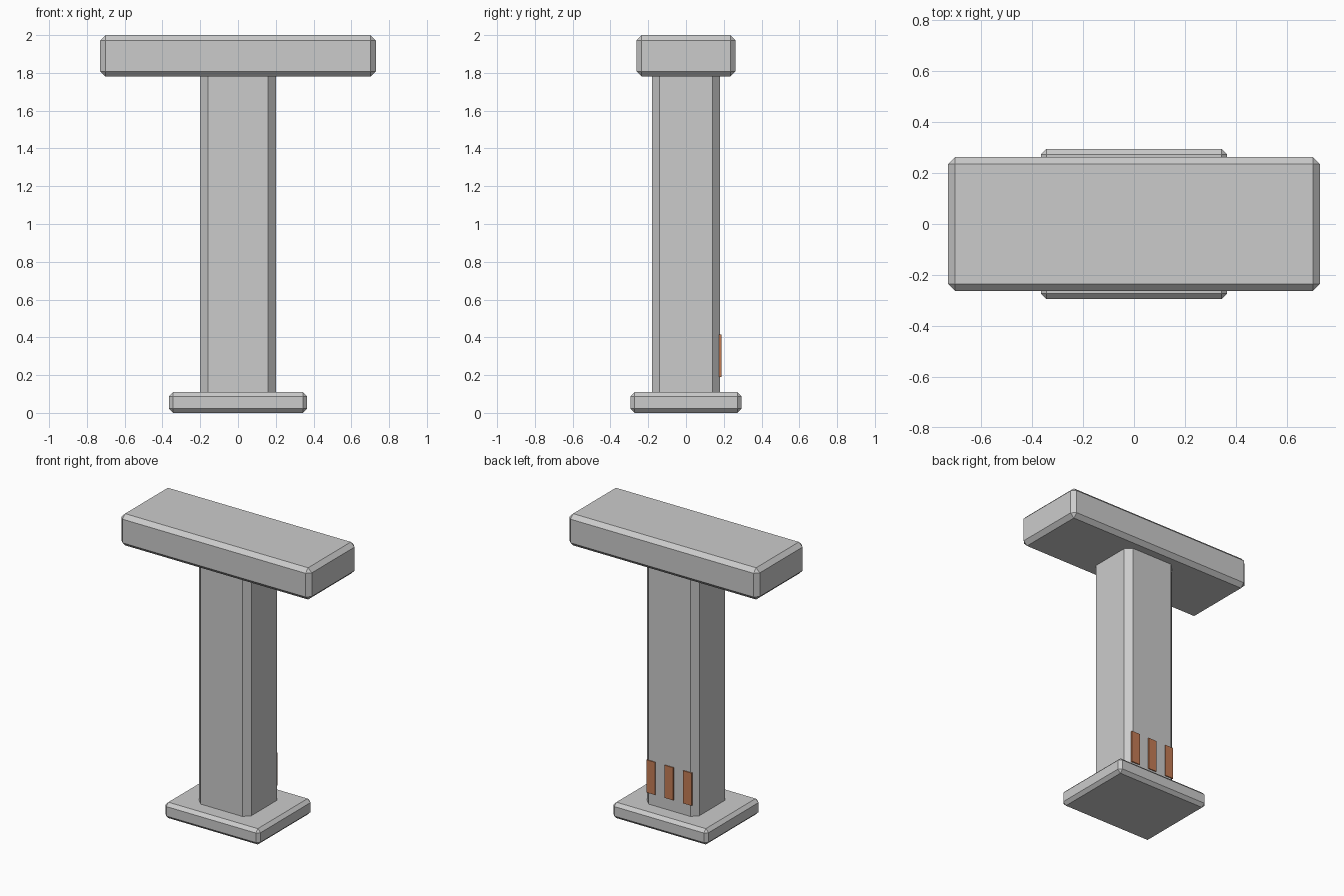
import bpy
import bmesh
from mathutils import Vector

if "Cube" in bpy.data.objects:
    bpy.data.objects.remove(bpy.data.objects["Cube"])


def box(name, size, centre, chamfer=0.0, vertical_only=False, mat=None):
    """Flat-shaded box with optional single-segment chamfer."""
    bm = bmesh.new()
    bmesh.ops.create_cube(bm, size=1.0)
    bmesh.ops.scale(bm, vec=Vector(size), verts=bm.verts)
    if chamfer:
        edges = [e for e in bm.edges if not vertical_only
                 or abs(e.verts[0].co.z - e.verts[1].co.z) > 1e-4]
        bmesh.ops.bevel(bm, geom=edges, offset=chamfer, segments=1,
                        profile=0.5, affect='EDGES')
    mesh = bpy.data.meshes.new(name)
    bm.to_mesh(mesh)
    bm.free()
    obj = bpy.data.objects.new(name, mesh)
    obj.location = centre
    bpy.context.collection.objects.link(obj)
    if mat:
        mesh.materials.append(mat)
    return obj


copper = bpy.data.materials.new("copper")
copper.diffuse_color = (0.55, 0.2, 0.09, 1.0)
copper.use_nodes = True
copper.node_tree.nodes["Principled BSDF"].inputs["Base Color"].default_value = copper.diffuse_color

# Base plate, column with chamfered upright edges, and wide head
box("base_plate", (0.73, 0.59, 0.11), (0, 0, 0.055), 0.022)
box("column", (0.40, 0.36, 1.70), (0, 0, 0.95), 0.04, vertical_only=True)
box("head", (1.46, 0.525, 0.22), (0, 0, 1.89), 0.028)

# Three slats low on the back of the column
for i in (-1, 0, 1):
    box(f"back_slat_{i + 2}", (0.065, 0.012, 0.226),
        (i * 0.14, 0.181, 0.303), mat=copper)
